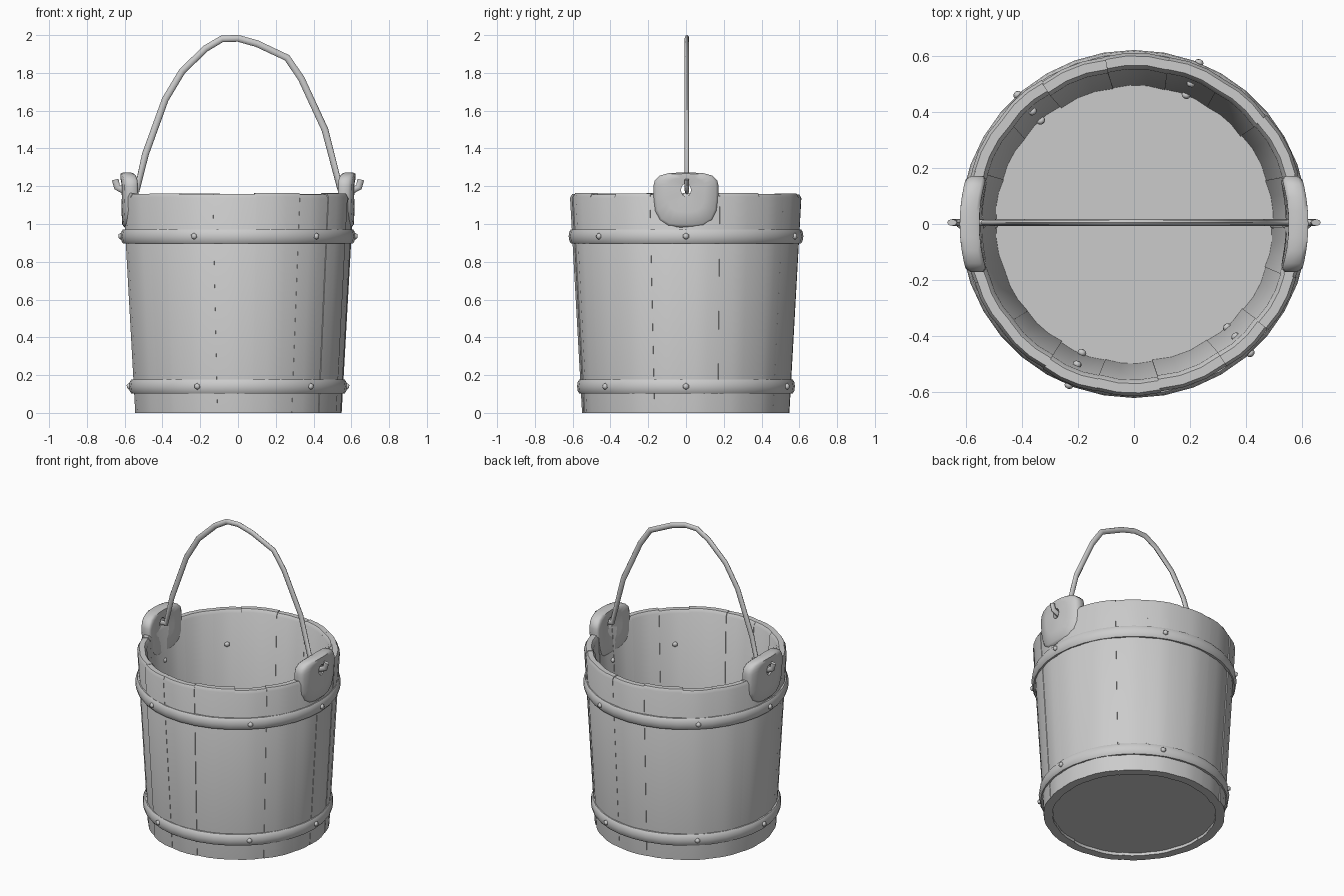
import bpy, bmesh, random
from math import sin, cos, pi, radians, sqrt
from mathutils import Vector, Matrix

cube = bpy.data.objects.get("Cube")
if cube:
    bpy.data.objects.remove(cube, do_unlink=True)
random.seed(4)

grey = bpy.data.materials.new("plain grey")
grey.use_nodes = True
COLOUR = (0.6, 0.6, 0.6, 1)
grey.diffuse_color = COLOUR
grey.node_tree.nodes["Principled BSDF"].inputs["Base Color"].default_value = COLOUR


def finish(bm, name, angle=50):
    bmesh.ops.recalc_face_normals(bm, faces=bm.faces)
    mesh = bpy.data.meshes.new(name)
    bm.to_mesh(mesh)
    bm.free()
    obj = bpy.data.objects.new(name, mesh)
    bpy.context.collection.objects.link(obj)
    mesh.materials.append(grey)
    bpy.ops.object.select_all(action="DESELECT")
    obj.select_set(True)
    bpy.context.view_layer.objects.active = obj
    bpy.ops.object.shade_smooth_by_angle(angle=radians(angle))
    return obj


def loft(bm, rings, closed=False):
    """Join equal rings of points with quads, capping the ends if open."""
    rows = [[bm.verts.new(p) for p in ring] for ring in rings]
    count = len(rows[0])
    pairs = list(zip(rows, rows[1:])) + ([(rows[-1], rows[0])] if closed else [])
    for a, b in pairs:
        for i in range(count):
            j = (i + 1) % count
            bm.faces.new((a[i], a[j], b[j], b[i]))
    if not closed:
        bm.faces.new(rows[0])
        bm.faces.new(rows[-1])


def wall_radius(z):
    return 0.545 + 0.056 * z


def polar(r, a, z):
    return Vector((r * cos(a), r * sin(a), z))


# Staves: bent tapering boards with slightly uneven faces, tilts and tops
STAVES = 18
bm = bmesh.new()
edges = [2 * pi * i / STAVES + random.uniform(-0.05, 0.05) for i in range(STAVES)]
edges.append(edges[0] + 2 * pi)
tilts = [random.uniform(-0.025, 0.025) for i in range(STAVES)]
tilts.append(tilts[0])
for i in range(STAVES):
    top = 1.16 + random.uniform(-0.005, 0.004)
    shift = random.uniform(-0.005, 0.006)
    profile = [(0, 0), (0, top - 0.02), (-0.012, top), (-0.045, top),
               (-0.058, top - 0.02), (-0.055, 0)]
    rings = []
    for k in range(4):
        t = k / 3
        bulge = shift + 0.005 * sin(pi * t)
        ring = []
        for dr, z in profile:
            lo = edges[i] + tilts[i] * (z / 1.16 - 0.5) - 0.004
            hi = edges[i + 1] + tilts[i + 1] * (z / 1.16 - 0.5) + 0.004
            ring.append(polar(wall_radius(z) + dr + bulge, lo + (hi - lo) * t, z))
        rings.append(ring)
    loft(bm, rings)
finish(bm, "staves")

# Floor disc, set just above the lower edge of the staves
bm = bmesh.new()
bmesh.ops.create_cone(bm, cap_ends=True, segments=36, radius1=0.515, radius2=0.515,
                      depth=0.04, matrix=Matrix.Translation((0, 0, 0.04)))
finish(bm, "floor")

# Hoops with rounded bands, and rivets through the wall
RIVETS = [0, 68, 132, 180, 248, 312]
for name, z in (("lower", 0.14), ("upper", 0.935)):
    r = wall_radius(z)
    band = [(-0.02, -0.037), (0.012, -0.037), (0.02, -0.025), (0.024, 0),
            (0.02, 0.025), (0.012, 0.037), (-0.02, 0.037)]
    bm = bmesh.new()
    loft(bm, [[polar(r + dr, 2 * pi * k / 36, z + dz) for dr, dz in band]
              for k in range(36)], closed=True)
    finish(bm, name + "_hoop")
    bm = bmesh.new()
    for deg in RIVETS:
        for radius in (r + 0.024, r - 0.057):
            place = (Matrix.Translation(polar(radius, radians(deg), z))
                     @ Matrix.Rotation(radians(deg), 4, "Z")
                     @ Matrix.Diagonal((0.8, 1, 1, 1)))
            bmesh.ops.create_icosphere(bm, subdivisions=1, radius=0.018, matrix=place)
    finish(bm, name + "_rivets")


# Ears: curved rounded plates with a hole for the handle
def ear_ring(scale, offset):
    """Blend from the hole (scale 0) to the outline (scale 1)."""
    points = []
    for k in range(24):
        c, s = cos(2 * pi * k / 24), sin(2 * pi * k / 24)
        unit = (abs(c) ** 3.5 + abs(s) ** 3.5) ** (-1 / 3.5)
        y = (1 - scale) * 0.026 * c + scale * 0.172 * c * unit
        height = 0.092 if s > 0 else 0.2
        z = 1.18 + (1 - scale) * 0.034 * s + scale * height * s * unit
        r = wall_radius(min(z, 1.17)) + offset
        points.append((sqrt(r * r - y * y), y, z))
    return points


for name, turn in (("left", 0), ("right", pi)):
    bm = bmesh.new()
    layers = [(0, 0.006), (0.5, 0.012), (0.9, 0.012), (1, -0.002),
              (1, -0.045), (0.9, -0.058), (0.5, -0.058), (0, -0.052)]
    loft(bm, [ear_ring(s, o) for s, o in layers], closed=True)
    bmesh.ops.rotate(bm, verts=bm.verts, matrix=Matrix.Rotation(turn, 3, "Z"))
    finish(bm, name + "_ear", 60)

# Handle: a hand-bent rod hooked outward through both ears
path = [(-0.65, 1.235), (-0.64, 1.195), (-0.6, 1.175), (-0.535, 1.18), (-0.49, 1.37),
        (-0.385, 1.66), (-0.295, 1.81), (-0.17, 1.93), (-0.085, 1.98), (0, 1.983),
        (0.1, 1.955), (0.26, 1.88), (0.335, 1.77), (0.46, 1.5), (0.54, 1.19),
        (0.6, 1.175), (0.64, 1.195), (0.65, 1.235)]
points = [Vector((x, 0.005, z)) for x, z in path]
rings = []
for i, p in enumerate(points):
    before = (p - points[max(i - 1, 0)]).normalized()
    after = (points[min(i + 1, len(points) - 1)] - p).normalized()
    along = (before + after).normalized()
    side = along.cross(Vector((0, 1, 0)))
    rings.append([p + side * 0.018 * cos(k * pi / 4) + Vector((0, 0.012 * sin(k * pi / 4), 0))
                  for k in range(8)])
bm = bmesh.new()
loft(bm, rings)
finish(bm, "handle", 60)
